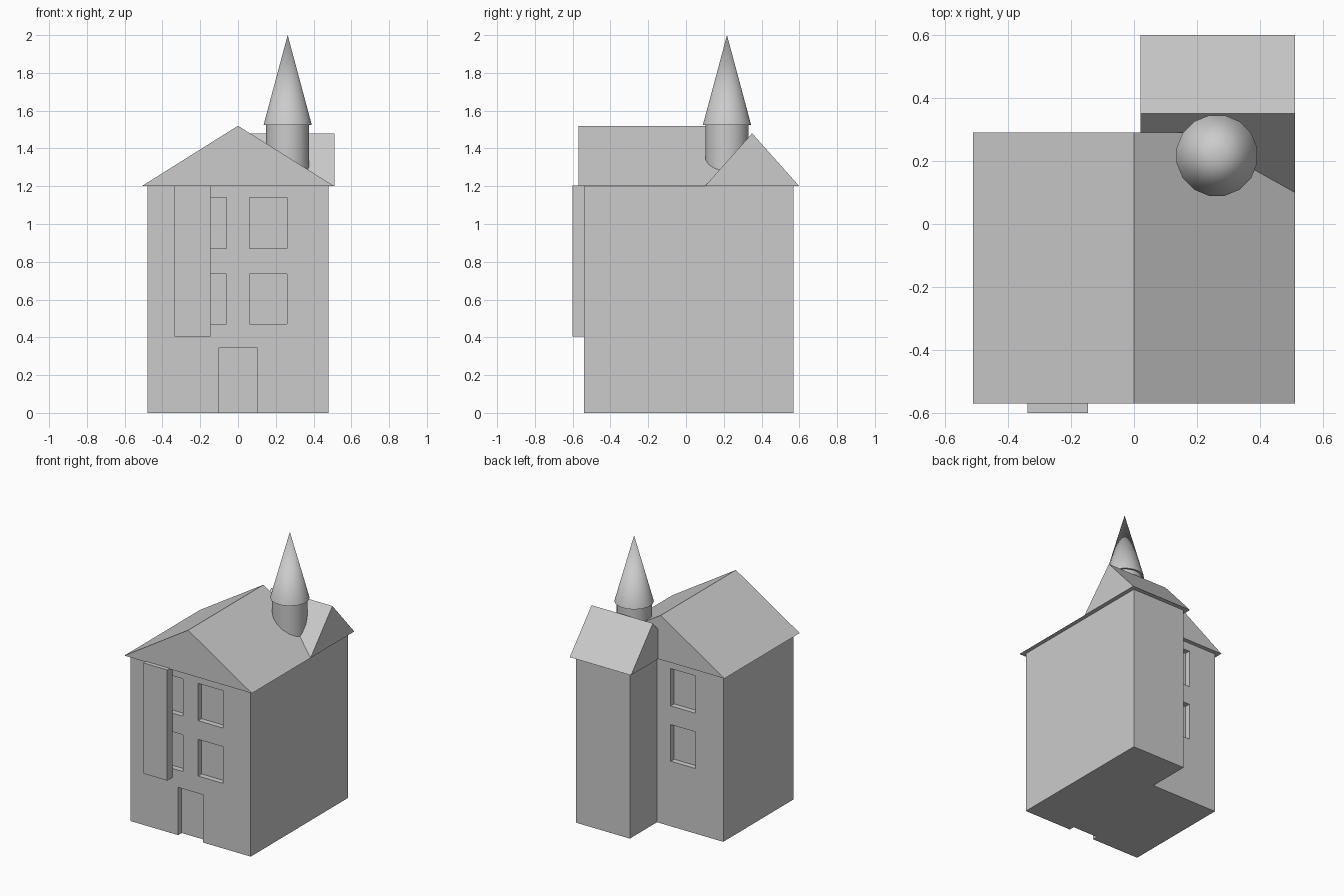
import bpy
import bmesh
import math
from mathutils import Matrix, Vector

default = bpy.data.objects.get("Cube")
if default:
    bpy.data.objects.remove(default, do_unlink=True)

# One plain grey for the whole model
GREY = (0.6, 0.6, 0.6, 1.0)
grey = bpy.data.materials.new("plain grey")
grey.use_nodes = True
grey.diffuse_color = GREY
grey.node_tree.nodes["Principled BSDF"].inputs["Base Color"].default_value = GREY


def finish(name, bm):
    bmesh.ops.recalc_face_normals(bm, faces=bm.faces)
    mesh = bpy.data.meshes.new(name)
    bm.to_mesh(mesh)
    bm.free()
    mesh.materials.append(grey)
    obj = bpy.data.objects.new(name, mesh)
    bpy.context.collection.objects.link(obj)
    return obj


def add_box(bm, x, y, z):
    size = (x[1] - x[0], y[1] - y[0], z[1] - z[0])
    centre = Vector((sum(x), sum(y), sum(z))) / 2
    bmesh.ops.create_cube(bm, size=1, matrix=Matrix.Translation(centre) @ Matrix.Diagonal((*size, 1)))


def extrude_profile(name, points, offset):
    bm = bmesh.new()
    face = bm.faces.new([bm.verts.new(p) for p in points])
    result = bmesh.ops.extrude_face_region(bm, geom=[face], use_keep_orig=True)
    verts = [v for v in result["geom"] if isinstance(v, bmesh.types.BMVert)]
    bmesh.ops.translate(bm, verts=verts, vec=offset)
    return finish(name, bm)


def turret_part(name, bottom_radius, top_radius, z0, z1):
    bm = bmesh.new()
    place = Matrix.Translation((0.263, 0.217, (z0 + z1) / 2)) @ Matrix.Rotation(math.pi / 16, 4, "Z")
    bmesh.ops.create_cone(bm, cap_ends=True, segments=16, radius1=bottom_radius,
                          radius2=top_radius, depth=z1 - z0, matrix=place)
    obj = finish(name, bm)
    bpy.ops.object.select_all(action="DESELECT")
    obj.select_set(True)
    bpy.context.view_layer.objects.active = obj
    bpy.ops.object.shade_smooth_by_angle(angle=math.radians(35))
    return obj


FRONT, BACK, EAVES, DEPTH = -0.54, 0.26, 1.2, 0.04

# L-shaped walls
plan = [(-0.48, FRONT), (0.48, FRONT), (0.48, 0.57), (0.05, 0.57), (0.05, BACK), (-0.48, BACK)]
walls = extrude_profile("walls", [(x, y, 0) for x, y in plan], (0, 0, EAVES))

# Recessed windows and door
bm = bmesh.new()
front_y = (FRONT - 0.1, FRONT + DEPTH)
back_y = (BACK - DEPTH, BACK + 0.1)
for z in ((0.47, 0.735), (0.87, 1.14)):
    add_box(bm, (0.06, 0.26), front_y, z)
    add_box(bm, (-0.26, -0.06), front_y, z)
    add_box(bm, (-0.26, -0.06), back_y, z)
add_box(bm, (-0.1, 0.1), front_y, (-0.1, 0.345))
cutter = finish("opening_cutter", bm)
cutter.hide_render = True

cut = walls.modifiers.new("openings", "BOOLEAN")
cut.operation = "DIFFERENCE"
cut.solver = "EXACT"
cut.object = cutter
bpy.context.view_layer.update()
walls.data = bpy.data.meshes.new_from_object(walls.evaluated_get(bpy.context.evaluated_depsgraph_get()))
walls.modifiers.clear()
bpy.data.objects.remove(cutter, do_unlink=True)

# Gabled roofs: ridge front to back, then ridge side to side
extrude_profile("main_roof", [(-0.51, -0.57, EAVES), (0.51, -0.57, EAVES), (0, -0.57, 1.52)], (0, 0.86, 0))
extrude_profile("wing_roof", [(0.02, 0.1, EAVES), (0.02, 0.6, EAVES), (0.02, 0.35, 1.48)], (0.49, 0, 0))

# Tall panel on the front
bm = bmesh.new()
add_box(bm, (-0.337, -0.146), (-0.6, FRONT), (0.405, 1.205))
finish("front_panel", bm)

# Round turret and its spire
turret_part("turret", 0.116, 0.116, 1.21, 1.525)
turret_part("spire", 0.13, 0, 1.525, 2.0)
